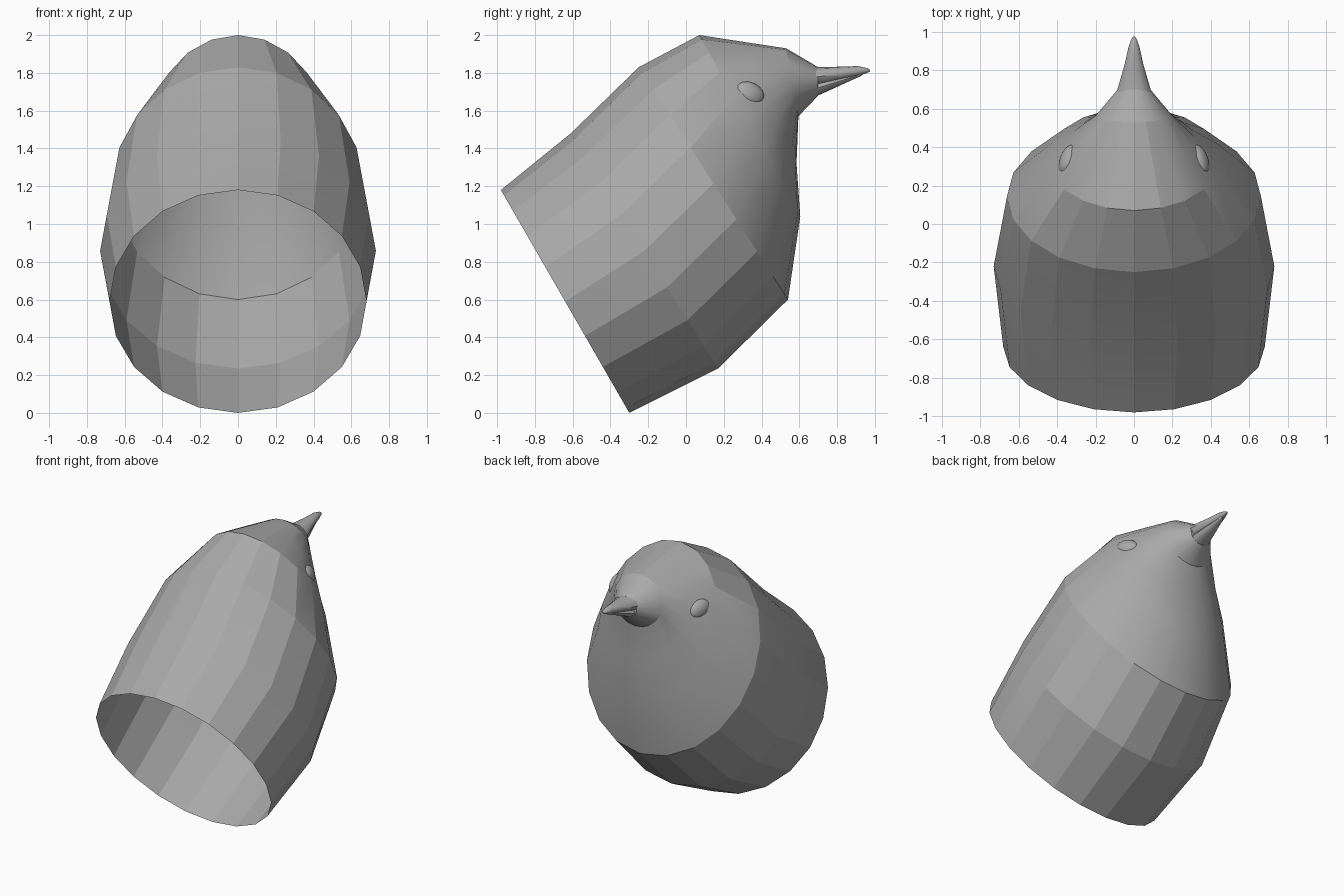
import bpy, bmesh, math
from mathutils import Vector, Matrix

if "Cube" in bpy.data.objects:
    bpy.data.objects.remove(bpy.data.objects["Cube"])

grey = bpy.data.materials.new("plain grey")
grey.diffuse_color = (0.4, 0.4, 0.4, 1)
grey.use_nodes = True
grey.node_tree.nodes["Principled BSDF"].inputs["Base Color"].default_value = grey.diffuse_color


def finish(name, bm, angle):
    bmesh.ops.recalc_face_normals(bm, faces=bm.faces)
    me = bpy.data.meshes.new(name)
    bm.to_mesh(me)
    bm.free()
    me.materials.append(grey)
    ob = bpy.data.objects.new(name, me)
    bpy.context.collection.objects.link(ob)
    bpy.ops.object.select_all(action='DESELECT')
    ob.select_set(True)
    bpy.context.view_layer.objects.active = ob
    bpy.ops.object.shade_smooth_by_angle(angle=math.radians(angle))
    return ob


def loft(name, rings, sides, angle, cap_start=False):
    """Each ring: top (y, z), bottom (y, z), half width."""
    bm = bmesh.new()
    loops = []
    for (ty, tz), (by, bz), w in rings:
        mid = Vector((0, (ty + by) / 2, (tz + bz) / 2))
        up = Vector((0, ty, tz)) - mid
        side = Vector((w, 0, 0))
        loops.append([bm.verts.new(mid + up * math.cos(a) + side * math.sin(a))
                      for a in (2 * math.pi * i / sides for i in range(sides))])
    for a, b in zip(loops, loops[1:]):
        for i in range(sides):
            j = (i + 1) % sides
            bm.faces.new((a[i], a[j], b[j], b[i]))
    bm.faces.new(loops[-1])
    if cap_start:
        bm.faces.new(loops[0])
    return finish(name, bm, angle)


# Hollow body and head, open at the tail end
loft("body", [
    ((-0.98, 1.18), (-0.30, 0.00), 0.68),
    ((-0.61, 1.48), (0.17, 0.235), 0.73),
    ((-0.25, 1.83), (0.54, 0.60), 0.66),
    ((0.07, 2.00), (0.605, 1.04), 0.45),
    ((0.30, 1.965), (0.585, 1.32), 0.325),
    ((0.53, 1.93), (0.595, 1.57), 0.20),
    ((0.70, 1.83), (0.70, 1.68), 0.085),
], 20, 16)

# Beak halves
loft("upper_beak", [
    ((0.60, 1.84), (0.60, 1.71), 0.10),
    ((0.70, 1.83), (0.71, 1.73), 0.085),
    ((0.82, 1.833), (0.83, 1.76), 0.05),
    ((0.91, 1.836), (0.92, 1.785), 0.03),
    ((0.96, 1.825), (0.96, 1.80), 0.015),
    ((0.975, 1.816), (0.975, 1.808), 0.004),
], 12, 40, True)
loft("lower_beak", [
    ((0.60, 1.75), (0.62, 1.665), 0.085),
    ((0.70, 1.76), (0.71, 1.685), 0.07),
    ((0.82, 1.78), (0.83, 1.74), 0.04),
    ((0.93, 1.80), (0.93, 1.785), 0.012),
], 12, 40, True)

# Eyes: flattened ovals lying on the cheeks
for s, name in ((1, "right_eye"), (-1, "left_eye")):
    normal = Vector((0.88 * s, 0.38, 0.25)).normalized()
    along = Vector((-0.36 * s, 0.88, -0.32))
    along = (along - normal * along.dot(normal)).normalized()
    across = normal.cross(along)
    frame = Matrix((along, across, normal)).transposed().to_4x4()
    bm = bmesh.new()
    bmesh.ops.create_uvsphere(
        bm, u_segments=20, v_segments=12, radius=1,
        matrix=Matrix.Translation((0.342 * s, 0.335, 1.69)) @ frame
        @ Matrix.Diagonal((0.085, 0.063, 0.042, 1)))
    finish(name, bm, 40)
